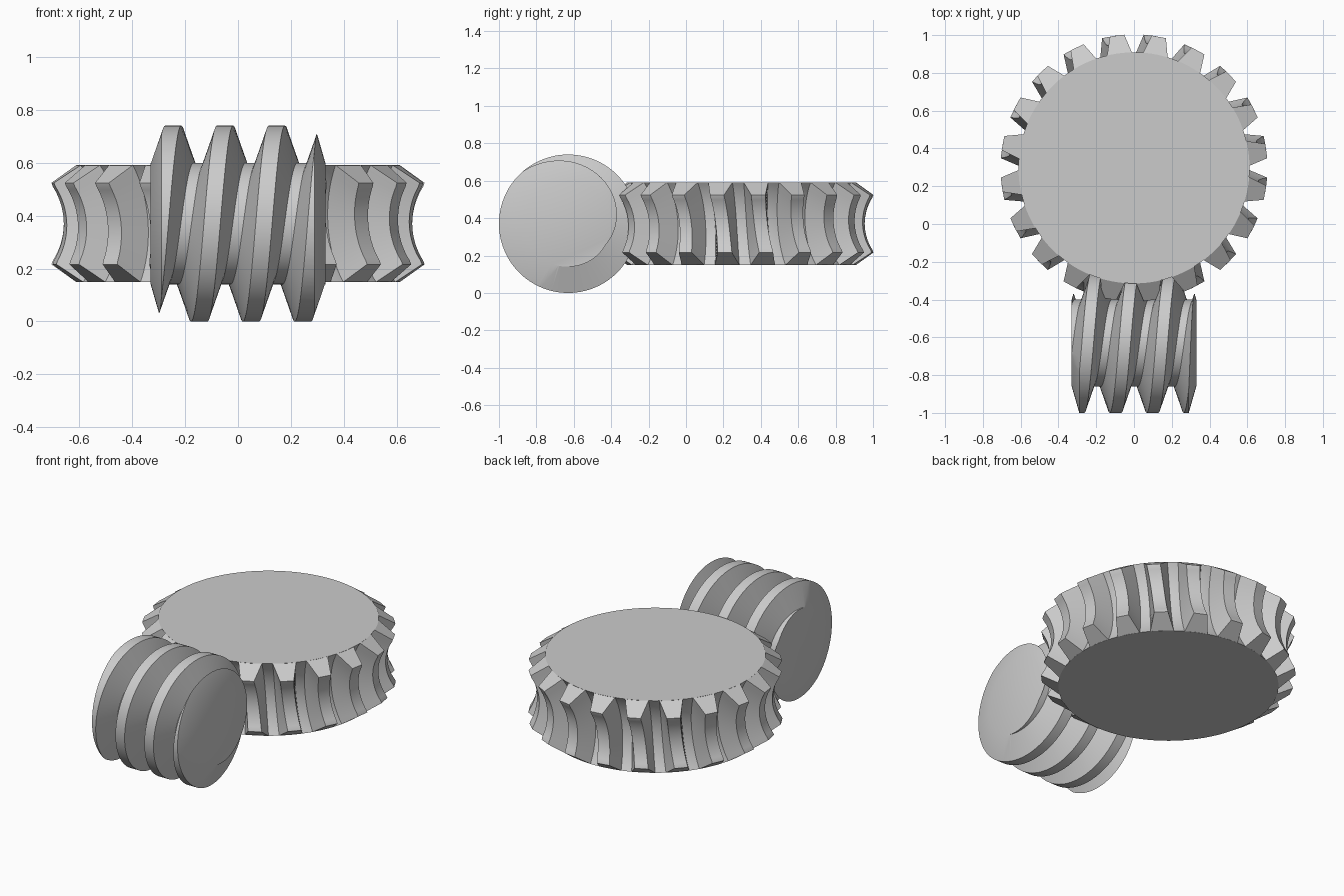
import bpy, bmesh, math
from mathutils import Vector

if "Cube" in bpy.data.objects:
    bpy.data.objects.remove(bpy.data.objects["Cube"])

# Shared dimensions
MID_Z = 0.37
WORM_Y, GEAR_Y = -0.63, 0.297
DIST = GEAR_Y - WORM_Y
PITCH, ROOT_R, CREST_R, HALF_LEN = 0.196, 0.23, 0.37, 0.33
TEETH, TIP_ARC, ROOT_ARC, TIP_R = 20, 0.265, 0.385, 0.707
SPREAD = math.radians(35)
TAU = math.tau

steel = bpy.data.materials.new("steel_grey")
steel.use_nodes = True
grey = (0.6, 0.6, 0.6, 1)
steel.diffuse_color = grey
steel.node_tree.nodes["Principled BSDF"].inputs["Base Color"].default_value = grey


def make_object(name, bm, location):
    bmesh.ops.recalc_face_normals(bm, faces=bm.faces)
    mesh = bpy.data.meshes.new(name)
    bm.to_mesh(mesh)
    bm.free()
    mesh.materials.append(steel)
    obj = bpy.data.objects.new(name, mesh)
    obj.location = location
    bpy.context.collection.objects.link(obj)
    return obj


def smooth(obj):
    bpy.ops.object.select_all(action="DESELECT")
    obj.select_set(True)
    bpy.context.view_layer.objects.active = obj
    bpy.ops.object.shade_smooth_by_angle(angle=math.radians(28))


def bridge(bm, rows, closed=False):
    """Join neighbouring rows of vertices with quads."""
    for a, b in zip(rows, rows[1:]):
        n = len(a)
        for i in range(n if closed else n - 1):
            j = (i + 1) % n
            bm.faces.new((a[i], a[j], b[j], b[i]))


def lathe(profile, place, segments):
    """Revolve (axial, radius) points into a capped solid."""
    bm = bmesh.new()
    rings = [[bm.verts.new(place(a, r, TAU * s / segments)) for s in range(segments)]
             for a, r in profile]
    bridge(bm, rings, closed=True)
    bm.faces.new(rings[0])
    bm.faces.new(rings[-1])
    return bm


def around_x(a, r, t):
    return Vector((a, r * math.cos(t), r * math.sin(t)))


def around_z(a, r, t):
    return Vector((r * math.cos(t), r * math.sin(t), a))


# Worm: endless helical thread, cut to length
steps = 128
thread = [(-0.078, ROOT_R), (-0.031, CREST_R), (0.031, CREST_R), (0.078, ROOT_R)]
columns = [(n * PITCH + x, r) for n in range(-4, 5) for x, r in thread]
bm = bmesh.new()
rows = [[bm.verts.new(around_x(x - PITCH * s / steps, r, TAU * s / steps)) for x, r in columns]
        for s in range(steps + 1)]
bridge(bm, rows)
bmesh.ops.remove_doubles(bm, verts=bm.verts, dist=1e-4)
for side in (-1, 1):
    bmesh.ops.bisect_plane(bm, geom=bm.verts[:] + bm.edges[:] + bm.faces[:],
                           plane_co=(side * 0.45, 0, 0), plane_no=(side, 0, 0),
                           clear_outer=True)
bmesh.ops.holes_fill(bm, edges=[e for e in bm.edges if e.is_boundary], sides=0)
worm = make_object("worm_screw", bm, (0, WORM_Y, MID_Z))

# Barrel with coned ends that trims the thread
barrel = [(-HALF_LEN, ROOT_R), (-0.284, 0.39), (0.284, 0.39), (HALF_LEN, ROOT_R)]
cutter = make_object("worm_trim_cutter", lathe(barrel, around_x, steps), worm.location)
cutter.hide_render = True
trim = worm.modifiers.new("trim", "BOOLEAN")
trim.operation, trim.solver, trim.object = "INTERSECT", "EXACT", cutter
bpy.context.view_layer.update()
trimmed = bpy.data.meshes.new_from_object(
    worm.evaluated_get(bpy.context.evaluated_depsgraph_get()))
worm.modifiers.clear()
worm.data = trimmed
bpy.data.objects.remove(cutter)
smooth(worm)

# Gear body: disc with a throat that wraps the worm
arc = [SPREAD * i / 11 for i in range(-11, 12)]
throat = [(ROOT_ARC * math.sin(p), DIST - ROOT_ARC * math.cos(p)) for p in arc]
body = make_object("gear_body", lathe(throat, around_z, 160), (0, GEAR_Y, MID_Z))
smooth(body)

# Gear teeth: tapered sections swept along the throat, twisted to follow the thread
bm = bmesh.new()
mesh_r = 0.63
for k in range(TEETH):
    centre = TAU * (k + 0.5) / TEETH - math.pi / 2
    rows = []
    for p in arc:
        tip = max(TIP_ARC, (DIST - TIP_R) / math.cos(p))
        twist = centre - PITCH * p / TAU / mesh_r
        section = []
        for rho, half, side in ((ROOT_ARC, 0.068, -1), (tip, 0.034, -1),
                                (tip, 0.034, 1), (ROOT_ARC, 0.068, 1)):
            section.append(bm.verts.new(around_z(
                rho * math.sin(p), DIST - rho * math.cos(p), twist + side * half / mesh_r)))
        rows.append(section)
    bridge(bm, rows, closed=True)
    bm.faces.new(rows[0])
    bm.faces.new(rows[-1])
smooth(make_object("gear_teeth", bm, (0, GEAR_Y, MID_Z)))
